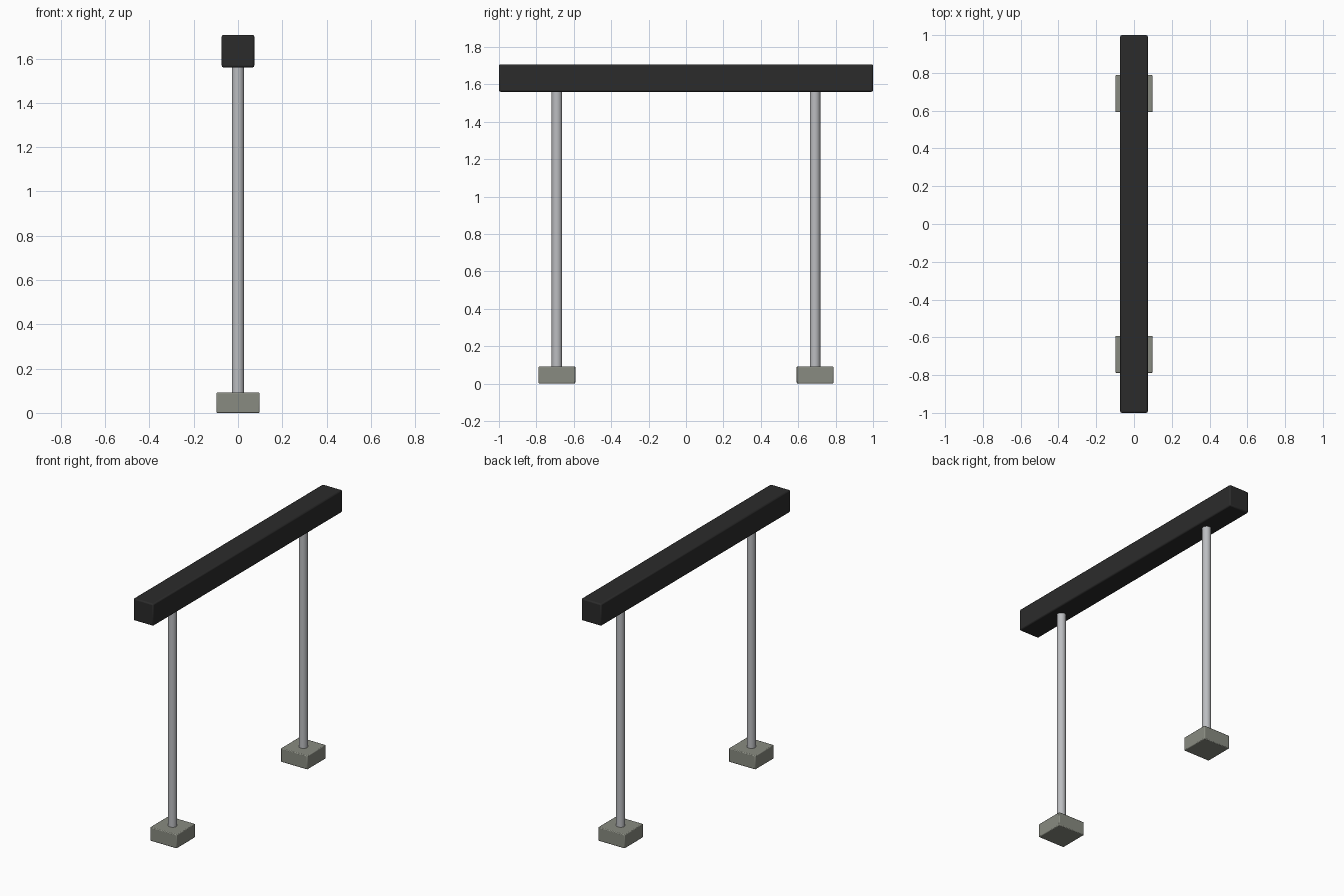
import bpy

cube = bpy.data.objects.get("Cube")
if cube:
    bpy.data.objects.remove(cube, do_unlink=True)


def make_material(name, rgb):
    mat = bpy.data.materials.new(name)
    mat.use_nodes = True
    colour = (*rgb, 1.0)
    mat.diffuse_color = colour
    bsdf = next(n for n in mat.node_tree.nodes if n.type == "BSDF_PRINCIPLED")
    bsdf.inputs["Base Color"].default_value = colour
    return mat


black = make_material("matte_black", (0.024, 0.024, 0.024))
steel = make_material("steel_grey", (0.5, 0.51, 0.53))
concrete = make_material("concrete_grey", (0.25, 0.26, 0.22))


def finish(obj, name, mat):
    obj.name = name
    obj.data.materials.append(mat)
    bpy.ops.object.shade_smooth_by_angle()
    return obj


def bevelled_box(name, size, centre, mat, bevel):
    bpy.ops.mesh.primitive_cube_add(size=1, location=centre)
    obj = bpy.context.object
    obj.scale = size
    bpy.ops.object.transform_apply(location=False, rotation=False, scale=True)
    finish(obj, name, mat)
    mod = obj.modifiers.new("soft_edges", "BEVEL")
    mod.width = bevel
    mod.segments = 2
    return obj


BEAM_BOTTOM, BEAM_TOP = 1.56, 1.707
FOOT_HEIGHT = 0.092
POST_Y = 0.69

# Long horizontal beam
bevelled_box("top_beam", (0.147, 2.0, BEAM_TOP - BEAM_BOTTOM),
             (0, 0, (BEAM_TOP + BEAM_BOTTOM) / 2), black, 0.008)

# Round posts standing on square feet
for side, label in ((-1, "front"), (1, "back")):
    y = side * POST_Y
    bevelled_box(label + "_foot", (0.196, 0.196, FOOT_HEIGHT),
                 (0, y, FOOT_HEIGHT / 2), concrete, 0.005)
    bottom, top = FOOT_HEIGHT - 0.02, BEAM_BOTTOM + 0.01
    bpy.ops.mesh.primitive_cylinder_add(
        vertices=24, radius=0.028, depth=top - bottom,
        location=(0, y, (top + bottom) / 2))
    finish(bpy.context.object, label + "_post", steel)
